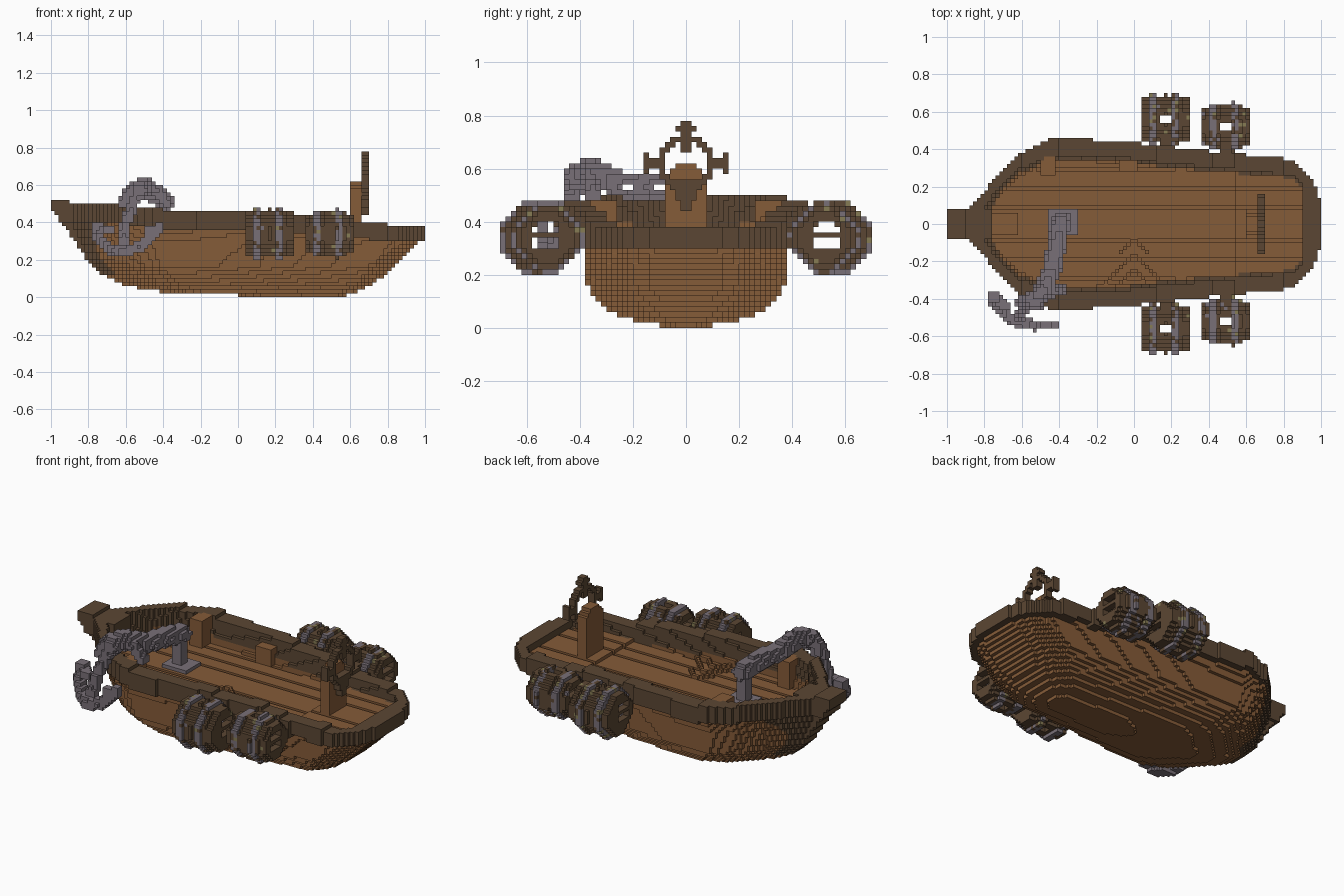
import bpy
import math
import random
from mathutils import Vector

random.seed(4)
if "Cube" in bpy.data.objects:
    bpy.data.objects.remove(bpy.data.objects["Cube"])

V = 0.02  # edge length of one block


def material(name, rgb):
    m = bpy.data.materials.new(name)
    m.use_nodes = True
    m.diffuse_color = (*rgb, 1)
    m.node_tree.nodes["Principled BSDF"].inputs["Base Color"].default_value = (*rgb, 1)
    return m


MATS = [material("warm plank wood", (0.235, 0.106, 0.04)),
        material("dark trim wood", (0.105, 0.062, 0.033)),
        material("grey iron", (0.19, 0.16, 0.185)),
        material("dull brass", (0.24, 0.20, 0.09))]
WOOD, DARK, IRON, BRASS = range(4)


def interp(x, knots):
    if x <= knots[0][0]:
        return knots[0][1]
    for (a, p), (b, q) in zip(knots, knots[1:]):
        if x <= b:
            return p + (q - p) * (x - a) / (b - a)
    return knots[-1][1]


def blocks_to_mesh(name, cells):
    """Build the outer skin of a {cell: colour} dictionary."""
    verts, faces, colours = {}, [], []
    for cell, colour in cells.items():
        for axis in range(3):
            for side in (0, 1):
                near = list(cell)
                near[axis] += 2 * side - 1
                if tuple(near) in cells:
                    continue
                u, w = (axis + 1) % 3, (axis + 2) % 3
                loop = []
                for du, dw in ((0, 0), (1, 0), (1, 1), (0, 1)):
                    p = list(cell)
                    p[axis] += side
                    p[u] += du
                    p[w] += dw
                    loop.append(verts.setdefault(tuple(p), len(verts)))
                faces.append(loop if side else loop[::-1])
                colours.append(colour)
    mesh = bpy.data.meshes.new(name)
    mesh.from_pydata([[c * V for c in p] for p in verts], [], faces)
    used = sorted(set(colours))
    for c in used:
        mesh.materials.append(MATS[c])
    mesh.polygons.foreach_set("material_index", [used.index(c) for c in colours])
    obj = bpy.data.objects.new(name, mesh)
    bpy.context.collection.objects.link(obj)


def carve(name, lo, hi, rule):
    """Fill the box lo-hi with blocks wherever rule gives a colour."""
    a, b = [[round(c / V) for c in p] for p in (lo, hi)]
    cells = {}
    for i in range(a[0], b[0]):
        for j in range(a[1], b[1]):
            for k in range(a[2], b[2]):
                c = rule((i + .5) * V, (j + .5) * V, (k + .5) * V)
                if c is not None:
                    cells[i, j, k] = c
    blocks_to_mesh(name, cells)


def box(name, lo, hi, colour):
    carve(name, lo, hi, lambda x, y, z: colour)


def tube(name, paths, radius, colour, gap=None):
    """Blocky rod along polylines; gap drops blocks to suggest links."""
    cells = {}
    n = math.ceil(radius / V)
    for path in paths:
        for p, q in zip(path, path[1:]):
            p, q = Vector(p), Vector(q)
            steps = max(1, round((q - p).length / V * 2))
            for s in range(steps + 1):
                c = p.lerp(q, s / steps)
                base = [math.floor(t / V) for t in c]
                for i in range(-n, n + 1):
                    for j in range(-n, n + 1):
                        for k in range(-n, n + 1):
                            cell = (base[0] + i, base[1] + j, base[2] + k)
                            mid = Vector([(t + .5) * V for t in cell])
                            if (mid - c).length <= radius and not (gap and gap(mid)):
                                cells[cell] = colour
    blocks_to_mesh(name, cells)


# Hull lines: rail plan, sheer, and bow / stern / width at each height
RAIL = [(-.92, .05), (-.87, .1), (-.78, .2), (-.7, .3), (-.6, .385), (-.45, .455), (-.3, .455),
        (0, .435), (.3, .40), (.6, .37), (.85, .345), (.95, .25), (1, .12)]
SHEER = [(-1, .51), (-.6, .49), (-.4, .47), (0, .455), (.35, .44), (.6, .40), (1, .38)]
BOW = [(.01, 0), (.03, -.42), (.06, -.6), (.12, -.73), (.2, -.81), (.3, -.86), (.4, -.9)]
STERN = [(.01, .58), (.03, .64), (.06, .71), (.12, .79), (.2, .88), (.3, .97), (.36, 1)]
WIDTH = [(.01, .1), (.03, .2), (.06, .29), (.12, .345), (.17, .38), (.3, .39), (.4, .435)]


def inside_hull(x, y, z):
    bow, stern = interp(z, BOW), interp(z, STERN)
    if not bow < x < stern:
        return False
    t = (x - bow) / (stern - bow)
    return abs(y) < interp(-.91 + 1.91 * t, RAIL) * interp(z, WIDTH) / .455


def inside_well(x, y, z):
    depth = max(0, interp(x, SHEER) - z)
    return -.8 < x < .9 and abs(y) < interp(x, RAIL) - .085 - .25 * depth


def deck_height(x):
    return .34 if x > .53 else .32


def hull_rule(x, y, z):
    if z > .3 and inside_well(x, y, z):
        return None
    top = interp(x, SHEER)
    rail_depth = .1 if x < .6 else .085
    if top - rail_depth < z < top and x > -.92 and abs(y) < interp(x, RAIL):
        return DARK
    if z < top - .07 and inside_hull(x, y, z):
        return DARK if z > .12 and x < max(interp(z, BOW) + .08, .6 * z - .93) else WOOD
    return None


def deck_rule(x, y, z):
    if not inside_well(x, y, z) or z > deck_height(x):
        return None
    groove = z > deck_height(x) - V and round(abs(y) / V - .5) % 5 == 4
    return None if groove else WOOD


carve("hull_and_bulwark", (-1, -.5, 0), (1, .5, .54), hull_rule)
carve("plank_deck", (-.9, -.5, .3), (1, .5, .36), deck_rule)

# Stem block jutting out at the bow, with a raised wider head
PROW = [(.28, -.86), (.36, -.91), (.42, -.96), (.46, -1)]
carve("prow_block", (-1, -.08, .26), (-.76, .08, .52),
      lambda x, y, z: DARK if x > interp(z, PROW) and z < (.52 if x < -.9 else .5)
      and abs(y) < (.08 if z > .4 else .06) else None)

# Deck fittings
box("bow_step", (-.78, -.06, .32), (-.62, .06, .34), WOOD)
for side, y in (("left", .26), ("right", -.36)):
    box(side + "_bow_locker", (-.5, y, .32), (-.42, y + .1, .48), WOOD)
box("side_locker", (-.08, .28, .32), (.02, .38, .42), WOOD)
carve("deck_relief", (-.18, -.34, .32), (.18, -.06, .34),
      lambda x, y, z: WOOD if abs(x) < -y * .5 and round((abs(x) + y) / V) % 4 == 0 else None)

# Helm: rounded pedestal with a spoked wheel behind it
carve("helm_pedestal", (.6, -.08, .34), (.66, .08, .62),
      lambda x, y, z: WOOD if abs(y) < .08 - max(0, z - .57) else None)


def wheel_rule(x, y, z):
    dy, dz = abs(y), z - .62
    r = math.hypot(dy, dz)
    ring = .08 < r < .108
    spoke = r > .05 and ((dy < .02 and 0 < dz < .16) or (abs(dz) < .02 and .08 < dy < .165))
    knob = (dy < .04 and .115 < dz < .14) or (.14 < dy < .16 and abs(dz) < .035)
    brace = dz < -.06 and dy < .085 + dz * .4
    return DARK if ring or knob or brace or spoke else None


carve("helm_wheel", (.66, -.18, .44), (.70, .18, .80), wheel_rule)


# Iron-banded barrels slung along both sides
def barrel(name, x0, x1, cy, radius):
    mid, half = (x0 + x1) / 2, (x1 - x0) / 2

    def rule(x, y, z):
        dx, dy, dz = abs(x - mid), abs(y - cy), abs(z - .34)
        r = max(dy, dz, (dy + dz) * .74)
        size = radius - .02 * (dx / half) ** 2
        band = abs(dx - .06) < .02
        if band:
            size += .012
        cap = dx > half - .04
        if r > size or (r < size - .04 and not cap):
            return None
        # slits in the end caps and between the bands
        if cap and abs(abs(y) - .53) < .045 and .015 < abs(z - .35) < .045:
            return None
        if dx < .03 and dy < .02 and dz > .07:
            return None
        if band and r > size - .035:
            roll = random.random()
            return BRASS if roll < .06 else IRON if roll < .78 else DARK
        if r > size - .02 and random.random() < .04:
            return BRASS if x > mid else IRON
        return DARK

    carve(name, (x0, cy - .16, .18), (x1, cy + .16, .5), rule)


for side, s in (("left", 1), ("right", -1)):
    barrel(side + "_fore_barrel", .04, .30, s * .56, .13)
    barrel(side + "_aft_barrel", .36, .62, s * .52, .12)
    for x in (.14, .46):
        box(side + "_barrel_hook", (x, min(s * .38, s * .46), .36), (x + .06, max(s * .38, s * .46), .42), DARK)

# Capstan, chain and anchor hung over the right bow
box("capstan_plate", (-.46, -.06, .32), (-.3, .08, .34), IRON)
box("capstan_post", (-.42, -.02, .34), (-.36, .04, .50), IRON)
tube("anchor_chain", [[(-.39, .02, .51), (-.41, -.1, .53), (-.44, -.25, .54), (-.49, -.36, .59),
                       (-.53, -.42, .57)]], .05, IRON,
     lambda p: p.y > -.32 and math.sin(p.y * 50) > .6 and abs(p.z - .53) < .02)
tube("anchor_ring", [[(-.38, -.35, .5), (-.43, -.36, .57), (-.51, -.38, .61), (-.58, -.40, .58),
                      (-.61, -.42, .5)]], .03, IRON)
tube("anchor", [[(-.55, -.43, .52), (-.6, -.46, .4), (-.62, -.51, .25)],
                [(-.75, -.39, .38), (-.74, -.43, .31), (-.69, -.48, .26), (-.62, -.53, .24),
                 (-.53, -.54, .27), (-.46, -.54, .32), (-.42, -.54, .38)],
                [(-.75, -.39, .36), (-.69, -.44, .36)], [(-.42, -.54, .36), (-.48, -.54, .36)]],
     .03, IRON)
